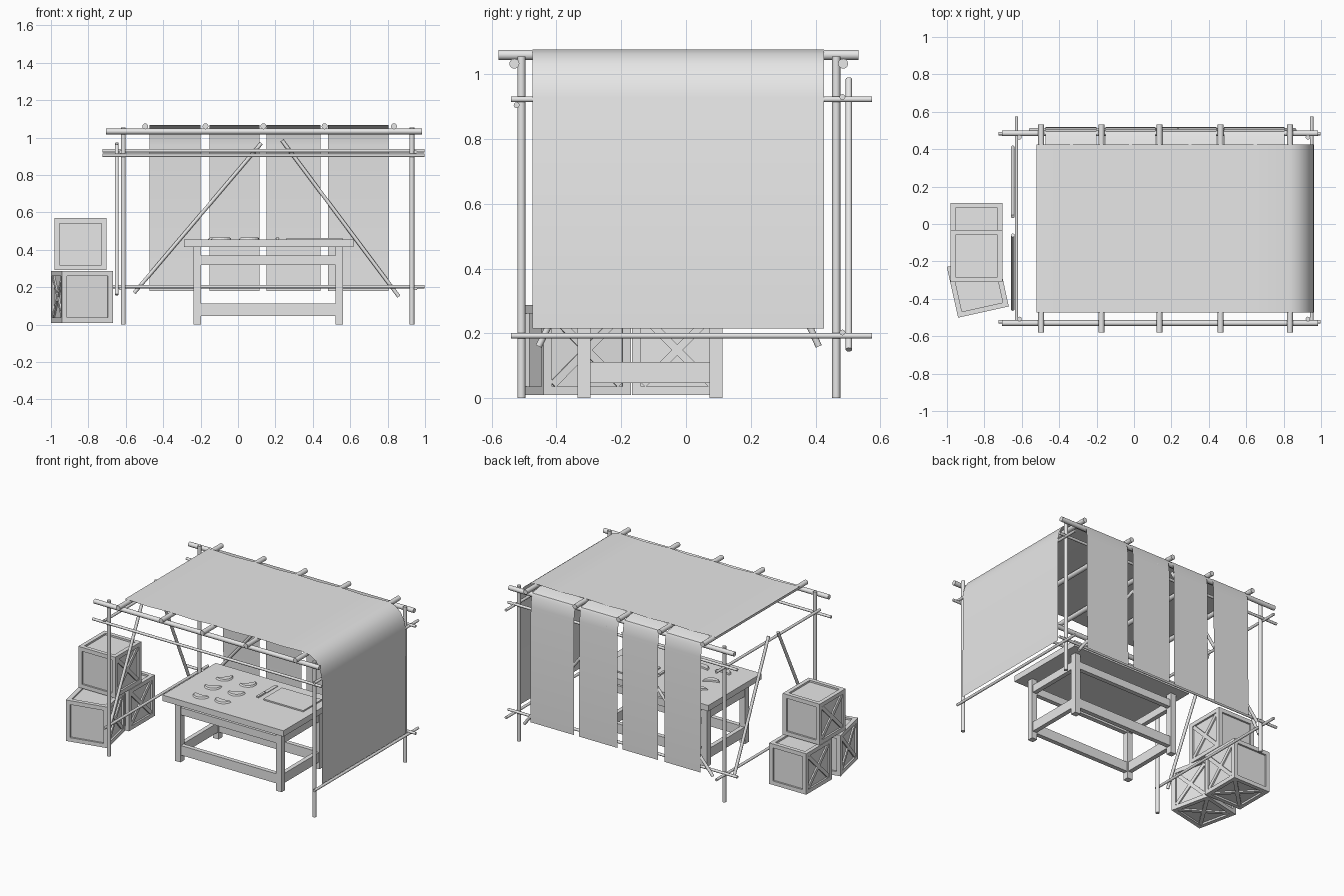
import bpy, bmesh, math
from mathutils import Vector, Matrix

if "Cube" in bpy.data.objects:
    bpy.data.objects.remove(bpy.data.objects["Cube"])

grey = bpy.data.materials.new("plain_grey")
grey.use_nodes = True
grey.diffuse_color = (0.8, 0.8, 0.8, 1)
grey.node_tree.nodes["Principled BSDF"].inputs["Base Color"].default_value = (0.8, 0.8, 0.8, 1)


def finish(name, bm, smooth=False, matrix=Matrix()):
    mesh = bpy.data.meshes.new(name)
    bm.to_mesh(mesh)
    bm.free()
    mesh.materials.append(grey)
    ob = bpy.data.objects.new(name, mesh)
    bpy.context.collection.objects.link(ob)
    ob.matrix_world = matrix
    if smooth:
        bpy.ops.object.select_all(action="DESELECT")
        ob.select_set(True)
        bpy.context.view_layer.objects.active = ob
        bpy.ops.object.shade_smooth_by_angle(angle=math.radians(40))
    return ob


def add_box(bm, lo, hi):
    lo, hi = Vector(lo), Vector(hi)
    m = Matrix.Translation((lo + hi) / 2) @ Matrix.Diagonal((*(hi - lo), 1))
    bmesh.ops.create_cube(bm, size=1, matrix=m)


def pole(name, a, b, r):
    a, b = Vector(a), Vector(b)
    d = b - a
    m = Matrix.Translation((a + b) / 2) @ d.to_track_quat("Z", "Y").to_matrix().to_4x4()
    bm = bmesh.new()
    bmesh.ops.create_cone(bm, cap_ends=True, segments=12, radius1=r, radius2=r, depth=d.length, matrix=m)
    finish(name, bm, True)


def sheet(name, profile, offset):
    # open profile swept along one offset as a single-layer cloth
    bm = bmesh.new()
    rows = [(bm.verts.new(p), bm.verts.new(Vector(p) + Vector(offset))) for p in profile]
    for (a, b), (c, d) in zip(rows, rows[1:]):
        bm.faces.new((a, b, d, c))
    bmesh.ops.recalc_face_normals(bm, faces=bm.faces)
    finish(name, bm, True)


# Upright posts
for x in (-0.613, 0.93):
    for y in (-0.508, 0.464):
        pole("post", (x, y, 0), (x, y, 1.055), 0.0125)

# Long rails
for y, z in ((-0.53, 1.033), (0.485, 1.033)):
    pole("top_rail", (-0.705, y, z), (0.985, y, z), 0.0155)
for y, z in ((-0.523, 0.905), (0.483, 0.93), (0.483, 0.203)):
    pole("thin_rail", (-0.725, y, z), (0.997, y, z), 0.009)

# Side rails
for x in (-0.628, 0.95):
    for z in (0.923, 0.193):
        pole("side_rail", (x, -0.54, z), (x, 0.575, z), 0.009)

# Roof beams
beams = (-0.496, -0.174, 0.136, 0.463, 0.834)
for x in beams:
    pole("roof_beam", (x, -0.579, 1.06), (x, 0.532, 1.06), 0.016)

# Diagonal braces on the back and the left side
pole("back_brace", (-0.555, 0.503, 0.17), (0.125, 0.503, 0.97), 0.01)
pole("back_brace", (0.86, 0.503, 0.15), (0.235, 0.503, 0.985), 0.01)
pole("side_brace", (-0.648, 0.41, 0.16), (-0.648, 0.04, 0.97), 0.01)
pole("side_brace", (-0.648, -0.455, 0.16), (-0.648, -0.06, 0.96), 0.01)

# Roof cloth sagging between the beams, then hanging down one end
roof = [(-0.52, 1.074)]
for a, b in zip(beams, beams[1:]):
    roof += [(a, 1.077), ((a + b) / 2, 1.071)]
roof += [(0.834, 1.077), (0.88, 1.063), (0.92, 1.032), (0.948, 0.985), (0.961, 0.93), (0.962, 0.215)]
sheet("roof_cloth", [(x, -0.474, z) for x, z in roof], (0, 0.9, 0))

# Back cloth strips draped over the rear rail
drape = [(0.41, 1.066), (0.47, 1.056), (0.495, 1.048), (0.507, 1.02), (0.515, 0.96), (0.518, 0.18)]
for x0, x1 in ((-0.473, -0.2), (-0.152, 0.115), (0.152, 0.44), (0.48, 0.805)):
    sheet("back_strip", [(x0, y, z) for y, z in drape], (x1 - x0, 0, 0))

# Table
bm = bmesh.new()
add_box(bm, (-0.29, -0.395, 0.415), (0.618, 0.175, 0.455))
finish("table_top", bm)
bm = bmesh.new()
leg_x, leg_y = (-0.237, 0.521), (-0.335, 0.073)
for x in leg_x:
    for y in leg_y:
        add_box(bm, (x, y, 0), (x + 0.04, y + 0.04, 0.415))
finish("table_legs", bm)
bm = bmesh.new()
for z0, z1 in ((0.32, 0.37), (0.047, 0.112)):
    for y in leg_y:
        add_box(bm, (leg_x[0] + 0.04, y + 0.005, z0), (leg_x[1], y + 0.035, z1))
    for x in leg_x:
        add_box(bm, (x + 0.005, leg_y[0] + 0.04, z0), (x + 0.035, leg_y[1], z1))
finish("table_stretchers", bm)

# Half-moon pastries
for i, (x, y) in enumerate(((-0.09, -0.28), (-0.1, -0.13), (-0.11, 0.02),
                            (0.06, -0.26), (0.07, -0.12), (0.06, 0.03))):
    bm = bmesh.new()
    arc = [math.pi * k / 10 for k in range(11)]
    rim = [bm.verts.new((0.055 * math.cos(t), 0.055 * math.sin(t) - 0.02, 0)) for t in arc]
    dent = bm.verts.new((0, -0.01, 0))
    face = bm.faces.new(rim + [dent])
    out = bmesh.ops.extrude_face_region(bm, geom=[face])["geom"]
    top = [v for v in out if isinstance(v, bmesh.types.BMVert)]
    for v in top:
        v.co = Vector((v.co.x * 0.85, v.co.y * 0.85, 0.01))
    bmesh.ops.recalc_face_normals(bm, faces=bm.faces)
    turn = Matrix.Rotation(math.radians(180 + 25 * (i % 3)), 4, "Z")
    finish("pastry", bm, False, Matrix.Translation((x, y, 0.455)) @ turn)

# Cutting board and knife
bm = bmesh.new()
add_box(bm, (0.26, -0.1, 0.455), (0.56, 0.1, 0.464))
finish("cutting_board", bm)
bm = bmesh.new()
add_box(bm, (-0.008, -0.09, 0), (0.008, -0.01, 0.01))
add_box(bm, (-0.012, -0.01, 0.002), (0.012, 0.11, 0.006))
finish("knife", bm, False, Matrix.Translation((0.21, 0, 0.455)))


def crate(x, y, z, turn):
    h, w, deep = 0.139, 0.027, 0.012
    bm = bmesh.new()
    n = h - deep
    add_box(bm, (-n, -n, -n), (n, n, n))
    # edge frame
    for axis in range(3):
        for s in (-1, 1):
            for t in (-1, 1):
                lo, hi = [0] * 3, [0] * 3
                reach = h if axis == 2 else h - w
                lo[axis], hi[axis] = -reach, reach
                for k, sign in (((axis + 1) % 3, s), ((axis + 2) % 3, t)):
                    lo[k], hi[k] = sorted((sign * h, sign * (h - w)))
                if axis == 1:
                    lo[1], hi[1] = -h + w, h - w
                add_box(bm, lo, hi)
    # crossed slats on both sides and the bottom
    for facing in (Matrix(), Matrix.Rotation(math.pi, 4, "Y"), Matrix.Rotation(math.pi / 2, 4, "Y")):
        for angle in (45, -45):
            m = facing @ Matrix.Translation((n + 0.003, 0, 0)) @ Matrix.Rotation(math.radians(angle), 4, "X")
            m = m @ Matrix.Diagonal((0.012, 0.024, 2.7 * (h - w), 1))
            bmesh.ops.create_cube(bm, size=1, matrix=m)
    place = Matrix.Translation((x, y, z)) @ Matrix.Rotation(math.radians(turn), 4, "Z")
    finish("crate", bm, False, place)


crate(-0.835, -0.335, 0.149, 12.5)
crate(-0.842, -0.027, 0.149, 0)
crate(-0.842, -0.172, 0.43, 0)
